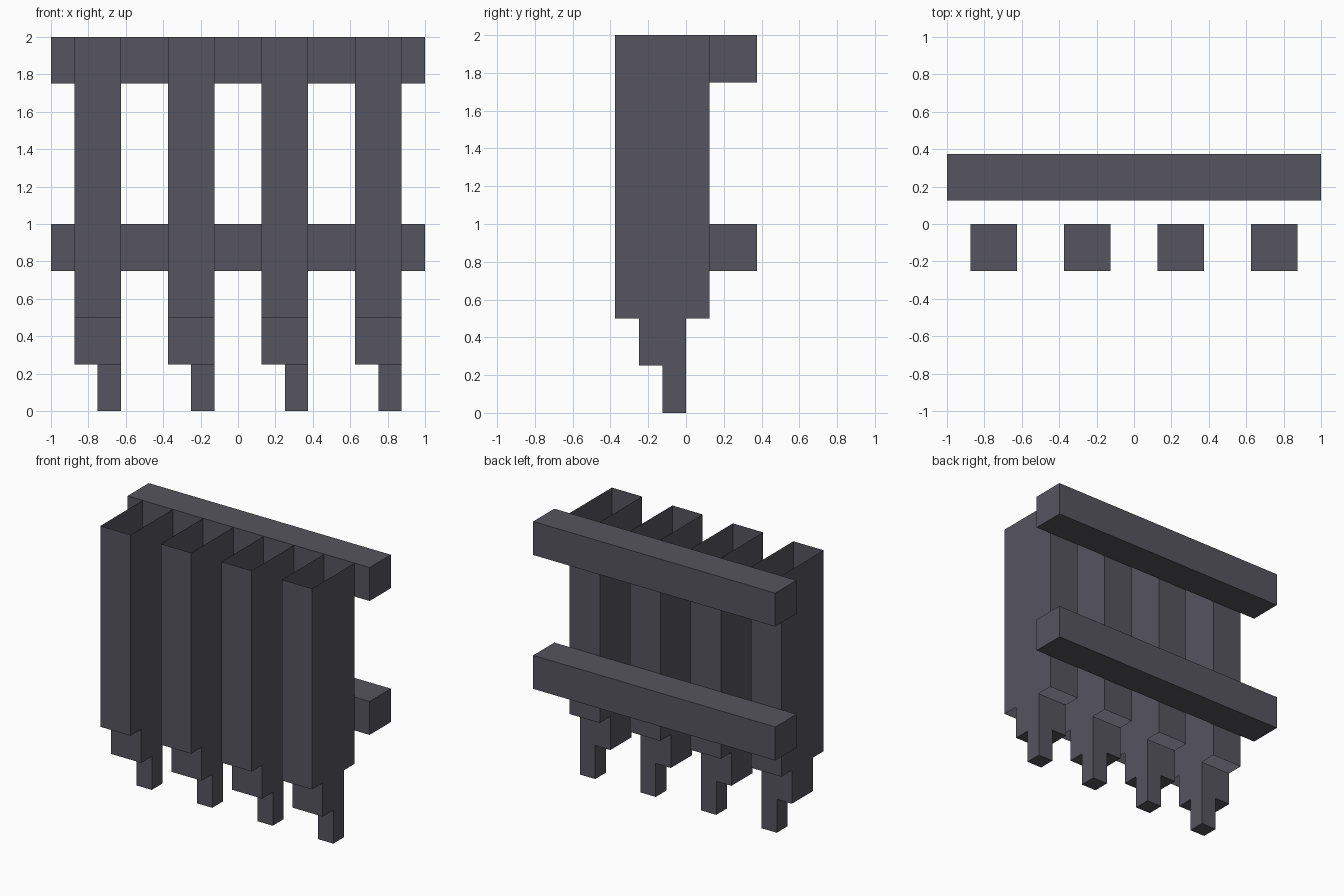
import bpy
import bmesh

if "Cube" in bpy.data.objects:
    bpy.data.objects.remove(bpy.data.objects["Cube"], do_unlink=True)

# Single dark iron colour
iron = bpy.data.materials.new("dark_iron")
iron.use_nodes = True
colour = (0.092, 0.09, 0.112, 1.0)
iron.diffuse_color = colour
iron.node_tree.nodes["Principled BSDF"].inputs["Base Color"].default_value = colour


def box(name, low, high, open_top=False, open_bottom=False):
    """Flat-sided box between two corners, optionally without its end caps."""
    bm = bmesh.new()
    bmesh.ops.create_cube(bm, size=1)
    bm.normal_update()
    caps = [f for f in bm.faces
            if (open_top and f.normal.z > 0.5) or (open_bottom and f.normal.z < -0.5)]
    bmesh.ops.delete(bm, geom=caps, context='FACES_ONLY')
    for v in bm.verts:
        v.co = [a + (c + 0.5) * (b - a) for a, b, c in zip(low, high, v.co)]
    mesh = bpy.data.meshes.new(name)
    bm.to_mesh(mesh)
    bm.free()
    mesh.materials.append(iron)
    obj = bpy.data.objects.new(name, mesh)
    bpy.context.collection.objects.link(obj)
    return obj


# Four hollow bars, each stepping down to a narrow tip
for i in range(4):
    left = -0.875 + i * 0.5
    right = left + 0.25
    box(f"bar_{i + 1}", (left, -0.375, 0.5), (right, 0.125, 2), True, True)
    box(f"bar_step_{i + 1}", (left, -0.25, 0.25), (right, 0, 0.5), True)
    box(f"bar_tip_{i + 1}", (left + 0.125, -0.125, 0), (right, 0, 0.25), True)

# Two rails across the back
for name, top in (("lower_rail", 1), ("upper_rail", 2)):
    box(name, (-1, 0.125, top - 0.25), (1, 0.375, top))
